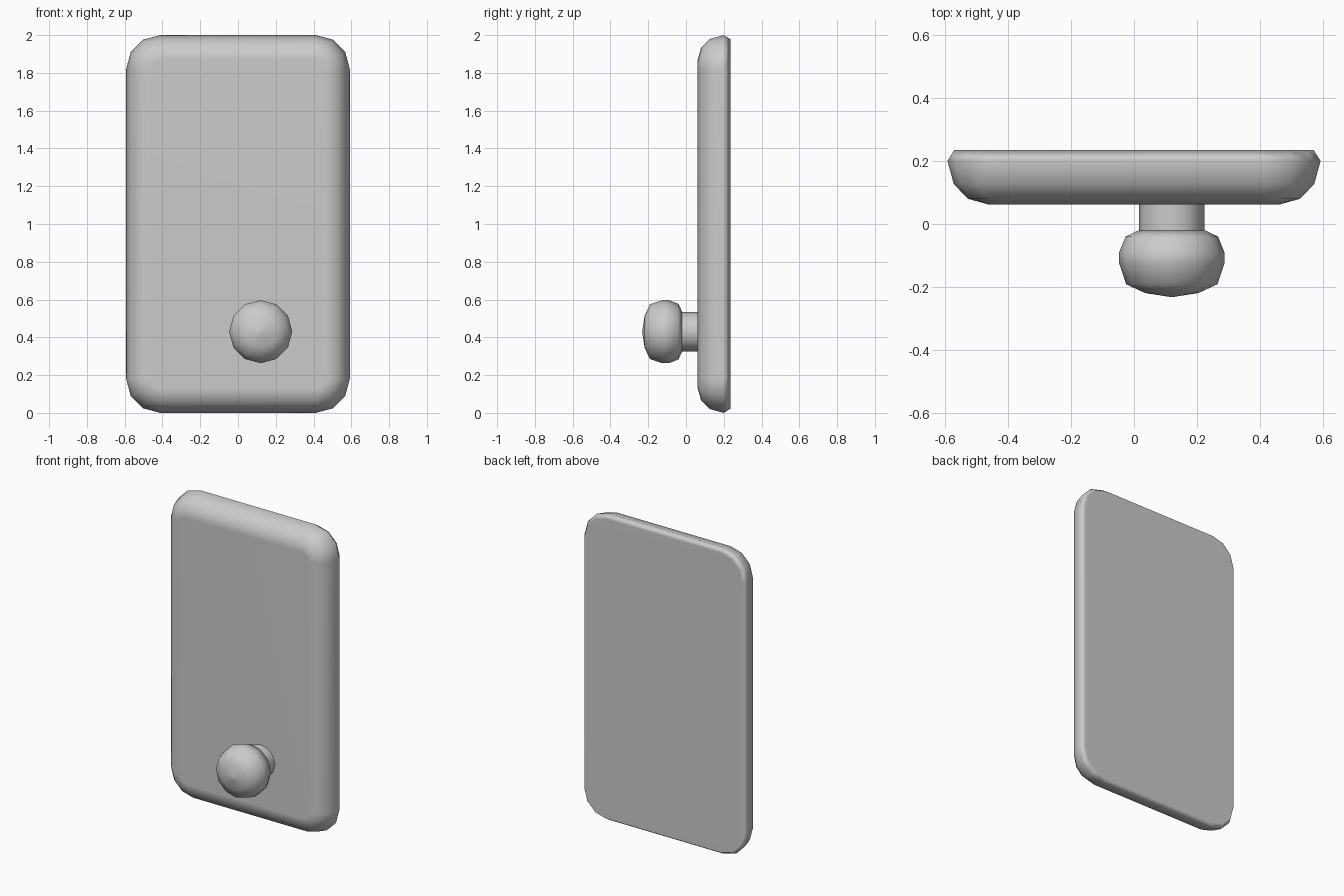
import bpy, bmesh
from math import sin, cos, pi, radians

cube = bpy.data.objects.get("Cube")
if cube:
    bpy.data.objects.remove(cube, do_unlink=True)

grey = bpy.data.materials.new("plain grey")
grey.use_nodes = True
colour = (0.6, 0.6, 0.6, 1)
grey.diffuse_color = colour
grey.node_tree.nodes["Principled BSDF"].inputs["Base Color"].default_value = colour


def loft(name, rings):
    """Join matching rings of points and cap both ends."""
    bm = bmesh.new()
    loops = [[bm.verts.new(p) for p in ring] for ring in rings]
    for a, b in zip(loops, loops[1:]):
        for i in range(len(a)):
            j = (i + 1) % len(a)
            bm.faces.new((a[i], a[j], b[j], b[i]))
    bm.faces.new(loops[0])
    bm.faces.new(loops[-1])
    bmesh.ops.recalc_face_normals(bm, faces=bm.faces)
    mesh = bpy.data.meshes.new(name)
    bm.to_mesh(mesh)
    bm.free()
    mesh.materials.append(grey)
    obj = bpy.data.objects.new(name, mesh)
    bpy.context.collection.objects.link(obj)
    bpy.ops.object.select_all(action="DESELECT")
    obj.select_set(True)
    bpy.context.view_layer.objects.active = obj
    bpy.ops.object.shade_smooth_by_angle(angle=radians(65))
    normals = obj.modifiers.new("flat panels", "WEIGHTED_NORMAL")
    normals.keep_sharp = True
    return obj


def rounded_ring(y, inset, half_w=0.592, half_h=1.0, radius=0.18, steps=3):
    """Rounded rectangle in the x-z plane, drawn in by the inset."""
    r = radius - inset
    points = []
    for q, (sx, sz) in enumerate([(1, 1), (-1, 1), (-1, -1), (1, -1)]):
        for k in range(steps + 1):
            a = (q + k / steps) * pi / 2
            points.append((sx * (half_w - radius) + r * cos(a), y,
                           1 + sz * (half_h - radius) + r * sin(a)))
    return points


def round_ring(y, r, x=0.12, z=0.43, sides=12):
    angles = [2 * pi * i / sides for i in range(sides)]
    return [(x + r * cos(a), y, z + r * sin(a)) for a in angles]


# Door panel: soft front edge, small chamfer at the back
loft("door_panel", [rounded_ring(y, inset) for y, inset in
                    [(0.062, 0.13), (0.08, 0.065), (0.127, 0.02),
                     (0.2, 0), (0.235, 0.022)]])

# Knob neck, set slightly into the panel
loft("knob_neck", [round_ring(-0.03, 0.104), round_ring(0.075, 0.104)])

# Knob head, with a domed front
loft("knob_head", [round_ring(y, r) for y, r in
                   [(-0.232, 0.002), (-0.219, 0.085), (-0.191, 0.145),
                    (-0.125, 0.167), (-0.09, 0.167), (-0.04, 0.147),
                    (-0.02, 0.105)]])
